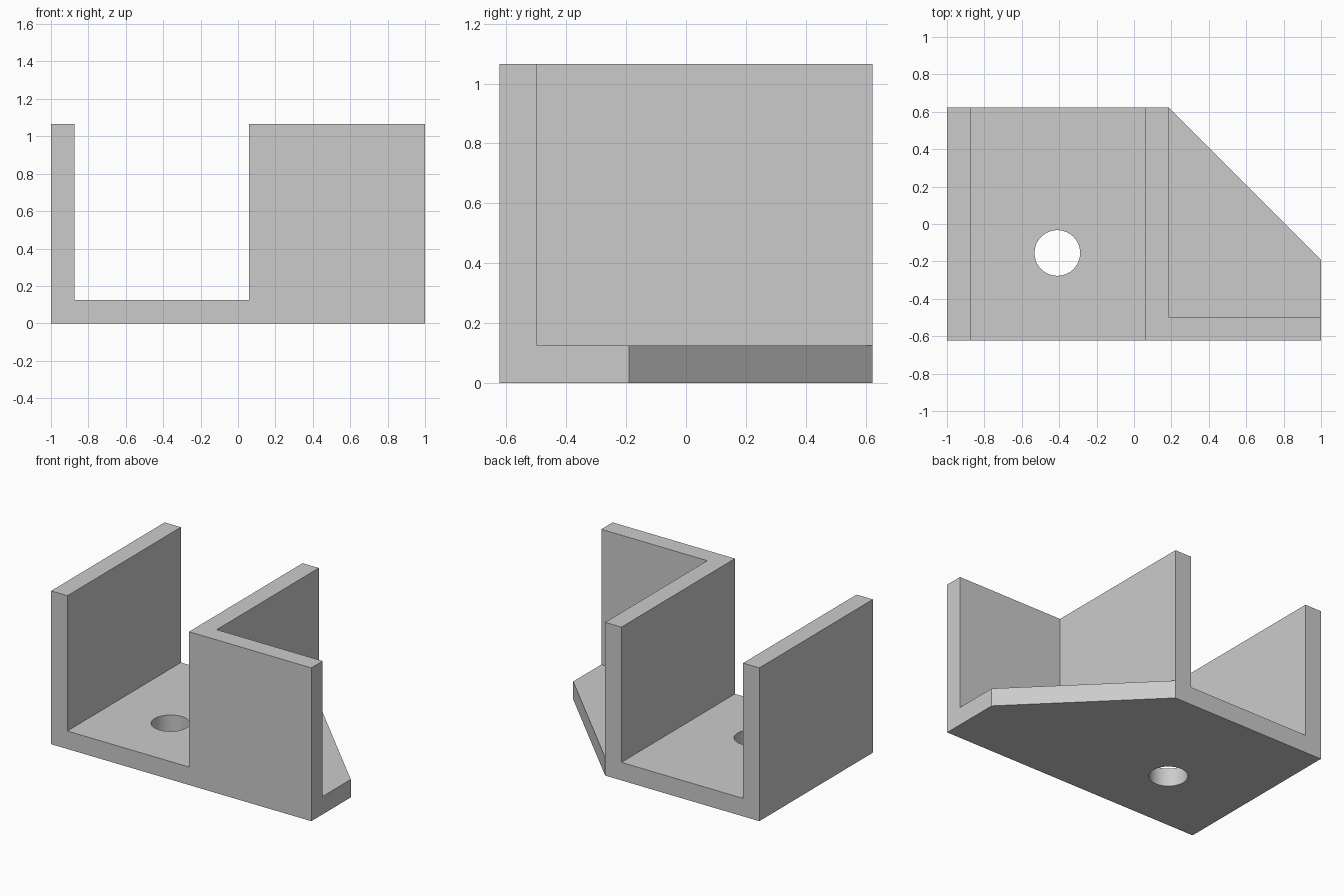
import bpy
import bmesh

cube = bpy.data.objects.get("Cube")
if cube:
    bpy.data.objects.remove(cube, do_unlink=True)

W, D, H = 1.0, 0.623, 1.065      # half width, half depth, full height
T = 0.125                        # wall and plate thickness
WALL_X = 0.06                    # inner face of the corner wall

grey = bpy.data.materials.new("light grey")
grey.use_nodes = True
colour = (0.6, 0.6, 0.6, 1)
grey.diffuse_color = colour
grey.node_tree.nodes["Principled BSDF"].inputs["Base Color"].default_value = colour


def prism(name, outline, z0, z1):
    """Extrude a plan outline upward into a solid."""
    bm = bmesh.new()
    face = bm.faces.new([bm.verts.new((x, y, z0)) for x, y in outline])
    top = bmesh.ops.extrude_face_region(bm, geom=[face])["geom"]
    verts = [v for v in top if isinstance(v, bmesh.types.BMVert)]
    bmesh.ops.translate(bm, verts=verts, vec=(0, 0, z1 - z0))
    bmesh.ops.recalc_face_normals(bm, faces=bm.faces)
    mesh = bpy.data.meshes.new(name)
    bm.to_mesh(mesh)
    bm.free()
    mesh.materials.append(grey)
    obj = bpy.data.objects.new(name, mesh)
    bpy.context.collection.objects.link(obj)
    return obj


def combine(target, other, operation):
    """Apply a boolean and remove the helper solid."""
    mod = target.modifiers.new("combine", 'BOOLEAN')
    mod.operation = operation
    mod.solver = 'EXACT'
    mod.object = other
    bpy.context.view_layer.objects.active = target
    bpy.ops.object.modifier_apply(modifier=mod.name)
    bpy.data.objects.remove(other, do_unlink=True)


# Base plate with one cut-off corner
bracket = prism("bracket", [(-W, -D), (W, -D), (W, -0.19), (WALL_X + T, D), (-W, D)], 0, T)

# Round mounting hole
bpy.ops.mesh.primitive_cylinder_add(vertices=64, radius=0.122, depth=1,
                                    location=(-0.41, -0.155, 0))
hole = bpy.context.object
hole.name = "hole_cutter"
hole.hide_render = True
hole.data.materials.append(grey)
combine(bracket, hole, 'DIFFERENCE')

# Straight side wall
side_wall = prism("side_wall", [(-W, -D), (-W + T, -D), (-W + T, D), (-W, D)], 0, H)
combine(bracket, side_wall, 'UNION')

# L-shaped corner wall
corner_wall = prism("corner_wall", [(WALL_X, -D), (W, -D), (W, -D + T), (WALL_X + T, -D + T),
                                    (WALL_X + T, D), (WALL_X, D)], 0, H)
combine(bracket, corner_wall, 'UNION')

# Flat faces outside, smooth hole wall
bpy.ops.object.select_all(action='DESELECT')
bracket.select_set(True)
bpy.context.view_layer.objects.active = bracket
bpy.ops.object.shade_smooth_by_angle()
